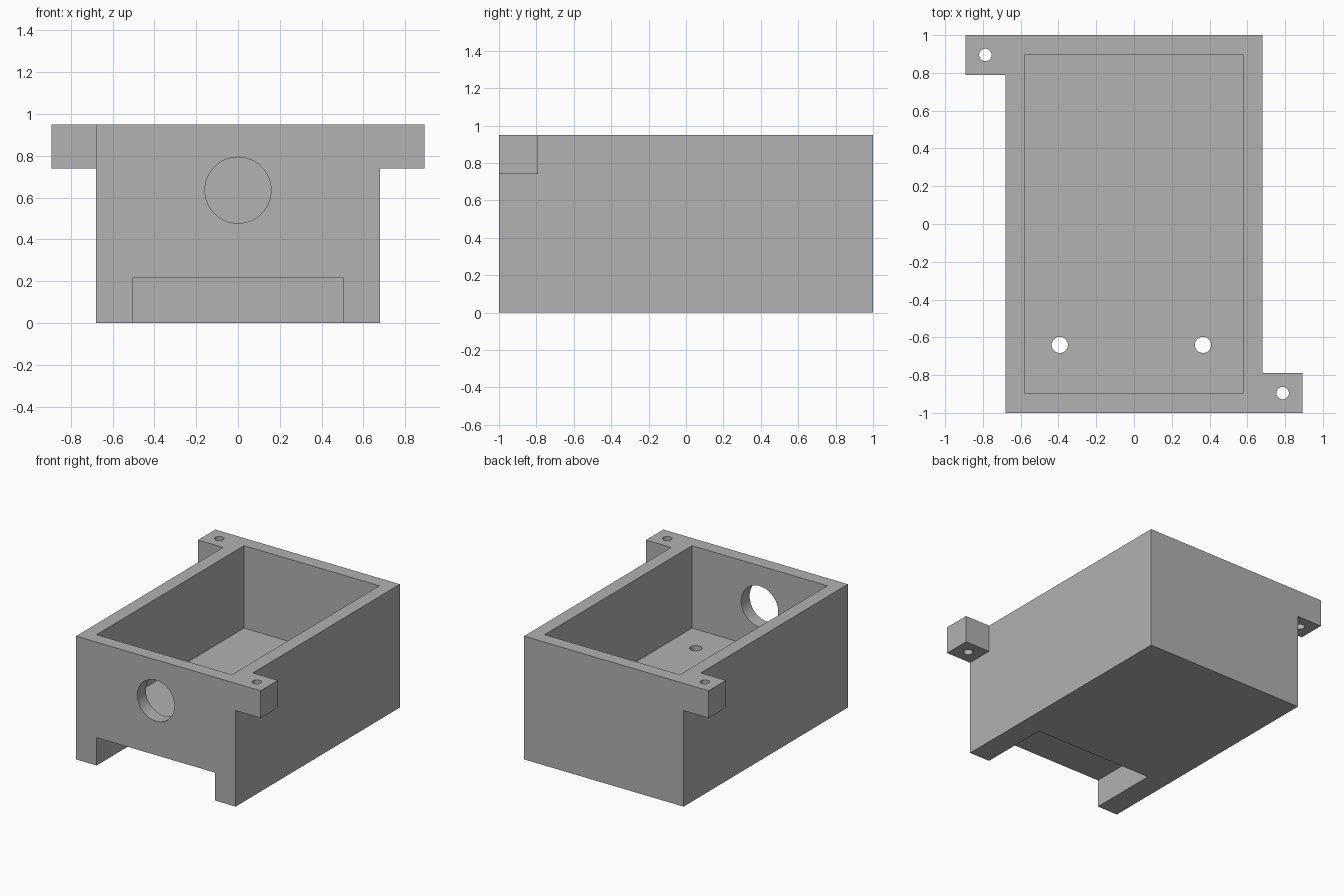
import bpy
import math

default = bpy.data.objects.get("Cube")
if default:
    bpy.data.objects.remove(default, do_unlink=True)

# Overall sizes
HALF_W, HALF_L, HEIGHT = 0.68, 1.0, 0.95
WALL, FLOOR_Z = 0.103, 0.315
TAB_X, TAB = 0.893, 0.21
OVER = 0.1  # how far cutters overshoot

grey = bpy.data.materials.new("plain grey")
grey.use_nodes = True
colour = (0.445, 0.445, 0.445, 1)
grey.diffuse_color = colour
grey.node_tree.nodes["Principled BSDF"].inputs["Base Color"].default_value = colour


def box(name, low, high):
    """Box between two opposite corners."""
    centre = [(a + b) / 2 for a, b in zip(low, high)]
    bpy.ops.mesh.primitive_cube_add(size=1, location=centre)
    ob = bpy.context.object
    ob.name = name
    ob.scale = [b - a for a, b in zip(low, high)]
    bpy.ops.object.transform_apply(location=True, rotation=True, scale=True)
    return ob


def rod(name, radius, depth, centre, tilt=0):
    """Cylinder along z, or along y when tilted."""
    bpy.ops.mesh.primitive_cylinder_add(vertices=64, radius=radius, depth=depth,
                                        location=centre, rotation=(tilt, 0, 0))
    ob = bpy.context.object
    ob.name = name
    bpy.ops.object.transform_apply(location=True, rotation=True, scale=True)
    return ob


def combine(target, tool, operation):
    """Apply a boolean and discard the tool."""
    tool.hide_render = True
    mod = target.modifiers.new(tool.name, "BOOLEAN")
    mod.operation, mod.solver, mod.object = operation, "EXACT", tool
    bpy.context.view_layer.objects.active = target
    bpy.ops.object.modifier_apply(modifier=mod.name)
    bpy.data.objects.remove(tool, do_unlink=True)


# Main block
body = box("enclosure_body", (-HALF_W, -HALF_L, 0), (HALF_W, HALF_L, HEIGHT))

# Mounting tabs on opposite corners, each with a screw hole
for side in (1, -1):
    xs = sorted((side * (HALF_W - WALL / 2), side * TAB_X))
    ys = sorted((-side * HALF_L, -side * (HALF_L - TAB)))
    tab = box("mounting_tab", (xs[0], ys[0], HEIGHT - TAB), (xs[1], ys[1], HEIGHT))
    combine(body, tab, "UNION")
    centre = (side * 0.787, -side * 0.895, HEIGHT - TAB / 2)
    combine(body, rod("tab_screw_hole", 0.033, TAB + OVER, centre), "DIFFERENCE")

# Open cavity
combine(body, box("cavity", (WALL - HALF_W, WALL - HALF_L, FLOOR_Z),
                  (HALF_W - WALL, HALF_L - WALL, HEIGHT + OVER)), "DIFFERENCE")

# Recess under the front
combine(body, box("front_recess", (-0.505, -HALF_L - OVER, -OVER),
                  (0.505, -0.45, 0.215)), "DIFFERENCE")

# Round opening in the front wall
combine(body, rod("front_opening", 0.158, WALL + OVER,
                  (0, -HALF_L + WALL / 2, 0.635), math.pi / 2), "DIFFERENCE")

# Floor holes into the recess
for x in (-0.393, 0.365):
    combine(body, rod("floor_hole", 0.043, 0.3, (x, -0.64, 0.265)), "DIFFERENCE")

# Finish
body.data.materials.clear()
body.data.materials.append(grey)
for poly in body.data.polygons:
    poly.material_index = 0
bpy.ops.object.select_all(action="DESELECT")
body.select_set(True)
bpy.context.view_layer.objects.active = body
bpy.ops.object.shade_smooth_by_angle(angle=math.radians(30))
